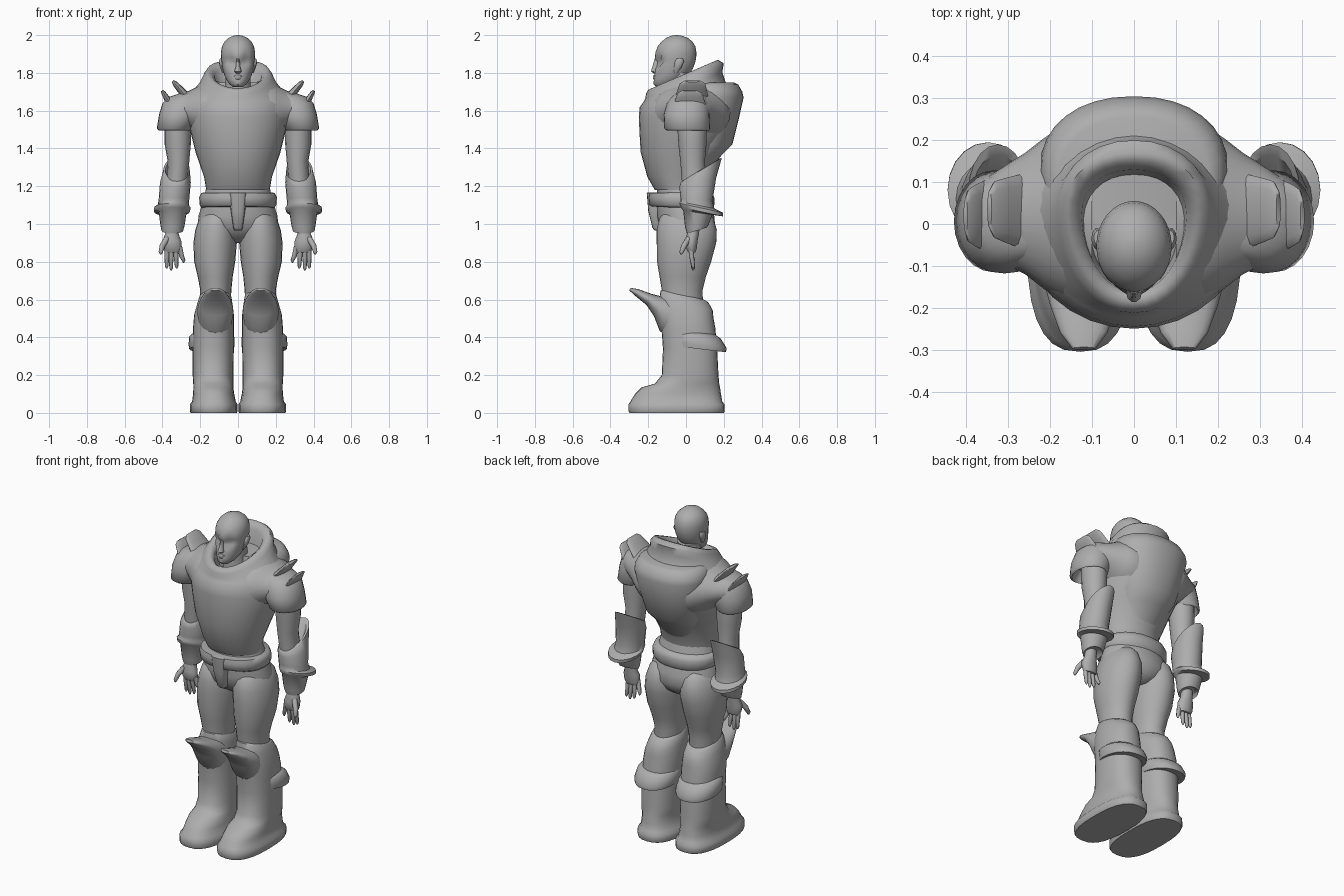
import bpy, bmesh, math
from mathutils import Vector as V

grey = bpy.data.materials.new("plain grey")
grey.diffuse_color = (0.42, 0.42, 0.42, 1)


def finish(name, bm, mirror=False, angle=50):
    bmesh.ops.recalc_face_normals(bm, faces=bm.faces)
    me = bpy.data.meshes.new(name)
    bm.to_mesh(me)
    bm.free()
    me.materials.append(grey)
    me.polygons.foreach_set("use_smooth", [True] * len(me.polygons))
    me.set_sharp_from_angle(angle=math.radians(angle))
    ob = bpy.data.objects.new(name, me)
    bpy.context.collection.objects.link(ob)
    if mirror:
        ob.modifiers.new("mirror", 'MIRROR').use_mirror_merge = False
    return ob


def R(z, x0, x1, y0, y1, tilt=0, p=2.0, egg=0):
    """Level ring from its extents; tilt is the rise of z per unit of y."""
    ry = (y1 - y0) / 2
    return (V(((x0 + x1) / 2, (y0 + y1) / 2, z)), V(((x1 - x0) / 2, 0, 0)), V((0, ry, ry * tilt)), p, egg)


def C(z, rx, y0, y1, tilt=0, p=2.0, egg=0):
    return R(z, -rx, rx, y0, y1, tilt, p, egg)


def X(x, y0, y1, z0, z1, p=2.0):
    """Upright ring facing sideways."""
    return (V((x, (y0 + y1) / 2, (z0 + z1) / 2)), V((0, (y1 - y0) / 2, 0)), V((0, 0, (z1 - z0) / 2)), p, 0)


def loft(name, rings, mirror=False, n=24, angle=50, edit=None):
    bm = bmesh.new()
    loops = []
    for c, u, v, p, egg in rings:
        loop = []
        for i in range(n):
            a = 2 * math.pi * i / n
            ca, sa = math.cos(a), math.sin(a)
            x = math.copysign(abs(ca) ** (2 / p), ca)
            y = math.copysign(abs(sa) ** (2 / p), sa)
            co = c + u * x * (1 + egg * y) + v * y
            loop.append(bm.verts.new(edit(co) if edit else co))
        loops.append(loop)
    for a, b in zip(loops, loops[1:]):
        for i in range(n):
            j = (i + 1) % n
            bm.faces.new((a[i], a[j], b[j], b[i]))
    bm.faces.new(loops[0])
    bm.faces.new(loops[-1])
    return finish(name, bm, mirror, angle)


def limb(name, pts, mirror=True, n=8):
    """Round tapered tube through (x, y, z, radius) points."""
    d = (V(pts[-1][:3]) - V(pts[0][:3])).normalized()
    u = d.cross(V((0, 1, 0.01))).normalized()
    w = d.cross(u)
    return loft(name, [(V(p[:3]), u * p[3], w * p[3], 2, 0) for p in pts], mirror, n, 70)


# head with sunken eye sockets
def sockets(co):
    d = math.hypot((abs(co.x) - 0.036) / 0.028, (co.z - 1.862) / 0.02)
    if co.y < -0.1 and d < 1.1:
        co.y += 0.014
    return co


loft("head", [
    C(1.725, .026, -.155, -.09), C(1.74, .045, -.172, -.05), C(1.765, .062, -.17, -.01),
    C(1.79, .073, -.167, .015), C(1.82, .081, -.164, .035), C(1.845, .085, -.161, .045),
    C(1.862, .087, -.16, .05), C(1.88, .089, -.165, .054), C(1.91, .09, -.161, .055),
    C(1.94, .085, -.15, .05), C(1.965, .072, -.13, .035), C(1.985, .05, -.105, .01),
    C(1.996, .026, -.08, -.02), C(2.0, .006, -.055, -.04)], n=32, edit=sockets)
loft("neck", [C(1.58, .08, -.11, .08), C(1.68, .068, -.1, .06), C(1.8, .066, -.1, .04)])
loft("nose", [C(1.798, .012, -.172, -.14), C(1.808, .019, -.187, -.14), C(1.835, .011, -.178, -.14),
              C(1.875, .008, -.167, -.14)], n=10)
loft("lips", [C(1.766, .015, -.172, -.14), C(1.772, .024, -.175, -.13), C(1.778, .022, -.172, -.13),
              C(1.784, .024, -.176, -.13), C(1.79, .012, -.17, -.14)], n=12, angle=80)
loft("ear", [R(1.80, .07, .082, -.065, -.045), R(1.825, .07, .094, -.065, -.025),
             R(1.86, .075, .102, -.06, -.01), R(1.875, .075, .096, -.05, -.015)], True, 10)

# breastplate rising into a tilted collar with a hollow neck opening
loft("breastplate", [
    C(1.19, .15, -.14, .08), C(1.18, .168, -.165, .095), C(1.25, .18, -.205, .11),
    C(1.38, .225, -.24, .17), C(1.48, .25, -.246, .235, 0, 2.1), C(1.58, .275, -.25, .265, 0.05, 2),
    C(1.65, .275, -.245, .262, .12, 1.9), C(1.69, .25, -.225, .215, .2, 1.9),
    C(1.735, .205, -.215, .192, .34, 2, .05), C(1.77, .182, -.212, .2, .39, 2.1, .12),
    C(1.79, .162, -.2, .17, .43, 2.2, .18), C(1.79, .145, -.18, .148, .43, 2.2, .2),
    C(1.77, .122, -.162, .13, .43, 2.2, .2), C(1.65, .105, -.15, .11, .3, 2.2, .1)], n=32, angle=60)
# sloping yoke from the collar out over the shoulders
loft("shoulder_yoke", [
    X(.1, -.19, .23, 1.4, 1.755), X(.17, -.185, .235, 1.43, 1.745), X(.215, -.155, .205, 1.46, 1.728),
    X(.26, -.12, .17, 1.5, 1.705), X(.31, -.095, .138, 1.53, 1.69), X(.36, -.07, .105, 1.55, 1.675),
    X(.39, -.045, .075, 1.57, 1.65)], True, 28, 60)
# tapering plate on the back
loft("back_plate", [
    C(1.25, .1, .0, .105), C(1.36, .15, -.05, .185), C(1.42, .175, -.05, .245, 0, 2.1),
    C(1.55, .205, -.05, .278, 0, 2.2), C(1.67, .225, -.05, .305, 0, 2.2), C(1.70, .222, -.05, .298, 0, 2.2),
    C(1.738, .205, -.05, .277, 0, 2.2), C(1.748, .18, -.05, .255, 0, 2.2)], n=32, angle=45)

# shoulder guards with two arched flanges each
loft("shoulder_guard", [
    R(1.56, .26, .385, -.07, .1), R(1.495, .25, .42, -.1, .12), R(1.505, .24, .43, -.115, .128),
    R(1.58, .2, .418, -.118, .125, 0, 2.2), R(1.64, .18, .4, -.102, .122, 0, 2.2),
    R(1.67, .17, .37, -.08, .11, 0, 2.2), R(1.69, .16, .315, -.06, .09), R(1.70, .16, .26, -.03, .07)],
    True, angle=60)


def flange(name, a, b, w0, w1, t):
    a, b = V(a), V(b)
    d = (b - a).normalized()
    u = V((-d.z, 0, d.x))
    rows = [(0, w0, t), (.55, w0 * .85, t * .75), (.85, (w0 + w1) / 2, t * .6), (1, w1, t * .3)]
    loft(name, [(a.lerp(b, f), u * k, V((0, w, 0)), 2, 0) for f, w, k in rows], True, 16)


flange("inner_shoulder_flange", (.265, .03, 1.665), (.345, .035, 1.757), .09, .045, .024)
flange("outer_shoulder_flange", (.355, .02, 1.63), (.402, .02, 1.706), .085, .04, .02)

# arms and bracers
loft("upper_arm", [
    R(1.6, .25, .38, -.05, .11), R(1.5, .247, .388, -.045, .11), R(1.42, .25, .388, -.04, .108),
    R(1.33, .258, .372, -.03, .1), R(1.2, .27, .38, -.02, .11)], True, 16)
loft("bracer", [
    R(1.22, .275, .37, .0, .12, .5), R(1.285, .262, .385, -.015, .165, .6),
    R(1.285, .255, .395, -.03, .19, .6), R(1.22, .25, .413, -.035, .16, .25),
    R(1.13, .258, .42, -.03, .14, -.1), R(1.10, .26, .425, -.03, .15, -.2),
    R(1.085, .25, .445, -.035, .195, -.22), R(1.065, .255, .445, -.03, .195, -.22),
    R(1.06, .272, .42, -.015, .14, -.15), R(.99, .283, .41, -.005, .12, .1),
    R(.965, .29, .405, .005, .11, .3), R(.98, .31, .39, .02, .09, .3)], True, 20, 45)

# hands
loft("palm", [
    R(1.0, .315, .385, .01, .075), R(.95, .315, .385, .005, .07), R(.91, .3, .4, -.005, .062),
    R(.87, .298, .395, .0, .058), R(.85, .305, .385, .012, .05)], True, 14)
for k, (x, tx, tz) in enumerate([(.309, .288, .795), (.331, .325, .765), (.353, .354, .755), (.374, .378, .765)]):
    limb(f"finger_{k + 1}", [(x, .025, .88, .013), ((x + tx) / 2, .03, .83, .0125),
                            (tx, .038, tz + .012, .0095), (tx, .038, tz, .004)])
limb("thumb", [(.375, .015, .925, .016), (.4, -.01, .885, .015), (.41, -.025, .85, .011), (.41, -.027, .84, .005)])

# hips, belt and front flap
loft("hips", [
    C(.9, .05, -.05, .09), C(.93, .13, -.1, .13), C(.98, .212, -.142, .155), C(1.04, .21, -.155, .15),
    C(1.12, .185, -.155, .125), C(1.25, .155, -.15, .09)])
loft("belt", [
    C(1.09, .165, -.14, .11), C(1.085, .19, -.18, .135, -.05, 2.2), C(1.1, .203, -.196, .15, 0, 2.2),
    C(1.14, .206, -.2, .15, 0, 2.2), C(1.165, .195, -.195, .14, 0, 2.2), C(1.168, .15, -.15, .1)], angle=65)
loft("front_flap", [
    C(.965, .018, -.165, -.1, 0, 4), C(.98, .025, -.178, -.1, 0, 4), C(1.07, .038, -.2, -.1, 0, 4),
    C(1.165, .047, -.208, -.1, 0, 4), C(1.168, .04, -.2, -.1, 0, 4)], n=16)

# legs
loft("thigh", [
    R(1.08, .05, .165, -.1, .1), R(1.03, .025, .205, -.14, .145), R(.97, .008, .226, -.155, .163),
    R(.9, .006, .236, -.155, .16), R(.8, .015, .232, -.153, .133), R(.72, .028, .213, -.14, .105),
    R(.65, .035, .2, -.128, .088), R(.55, .04, .2, -.12, .09)], True, angle=70)

# armoured boots with flared calf band and pointed knee guard
loft("boot", [
    R(0, .006, .25, -.3, .2, 0, 2.6), R(.01, .002, .255, -.305, .205, 0, 2.6),
    R(.045, .002, .255, -.305, .205, 0, 2.6), R(.06, .012, .243, -.295, .192, 0, 2.5),
    R(.1, .02, .238, -.27, .185, 0, 2.4), R(.135, .025, .236, -.235, .18, 0, 2.3),
    R(.155, .025, .237, -.165, .176, 0, 2.3), R(.2, .025, .24, -.128, .172, 0, 2.3),
    R(.34, .022, .24, -.122, .165, 0, 2.3), R(.45, .022, .238, -.13, .155, 0, 2.3),
    R(.52, .022, .232, -.14, .145, -.1, 2.3), R(.57, .028, .218, -.142, .142, -.2, 2.2),
    R(.615, .035, .205, -.135, .12, -.25), R(.625, .045, .195, -.12, .1, -.25)], True, 28)
loft("calf_band", [
    R(.345, .05, .22, -.03, .16, -.15), R(.338, .022, .258, -.07, .212, -.12, 2.2),
    R(.36, .018, .262, -.07, .215, -.12, 2.2), R(.405, .02, .258, -.07, .185, -.1, 2.2),
    R(.425, .04, .235, -.05, .155, -.1, 2.2)], True)
guard = [(-.04, .5, .09, .05, .11), (-.105, .525, .096, .035, .09), (-.15, .565, .092, .02, .052),
         (-.195, .6, .08, .013, .03), (-.26, .637, .056, .008, .018), (-.297, .655, .028, .003, .007)]
loft("knee_guard", [(V((.12, y, z)), V((w, 0, 0)), V((0, a, b)), 2, 0) for y, z, w, a, b in guard], True, 16, 65)
